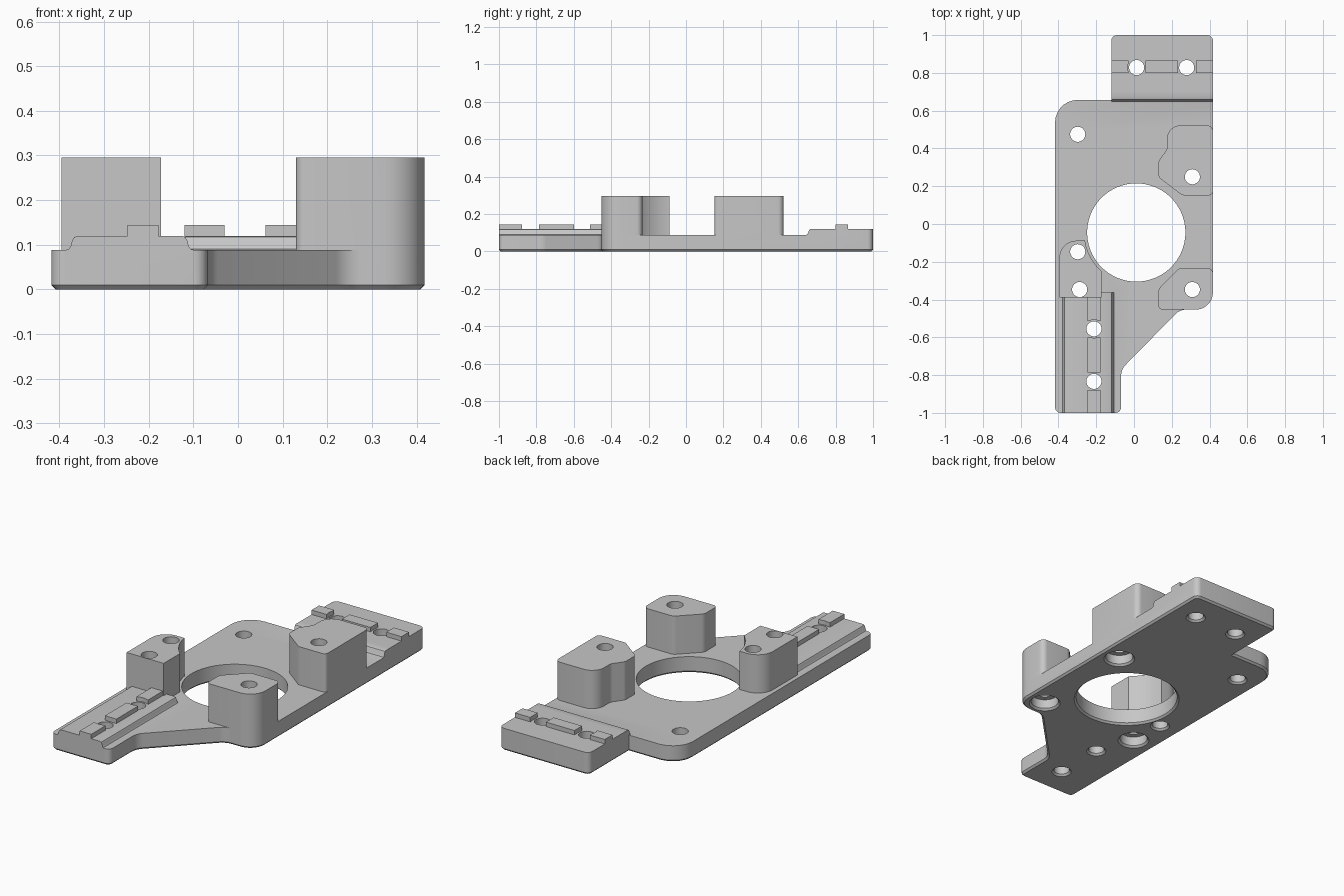
import bpy, bmesh
from math import cos, sin, tan, pi
from mathutils import Vector

cube = bpy.data.objects.get("Cube")
if cube:
    bpy.data.objects.remove(cube, do_unlink=True)

grey = bpy.data.materials.new("light grey")
grey.use_nodes = True
COLOUR = (0.57, 0.57, 0.57, 1)
grey.diffuse_color = COLOUR
grey.node_tree.nodes["Principled BSDF"].inputs["Base Color"].default_value = COLOUR

PLATE, LEDGE, KEY, POST = 0.088, 0.12, 0.144, 0.295
BURIED = 0.05
RIGHT = 0.418
BORE = Vector((0.012, -0.045))
BORE_R = 0.26


def rounded(corners, steps=7):
    """Outline from (x, y, radius) corners, each replaced by an arc."""
    out = []
    for i, (x, y, r) in enumerate(corners):
        p = Vector((x, y))
        a = (Vector(corners[i - 1][:2]) - p).normalized()
        b = (Vector(corners[(i + 1) % len(corners)][:2]) - p).normalized()
        if r == 0:
            out.append(p)
            continue
        half = a.angle(b) / 2
        centre = p + (a + b).normalized() * (r / sin(half))
        reach = r / tan(half)
        u, v = p + a * reach - centre, p + b * reach - centre
        sweep = u.angle_signed(v)
        for k in range(steps + 1):
            t = -sweep * k / steps
            out.append(centre + Vector((u.x * cos(t) - u.y * sin(t),
                                        u.x * sin(t) + u.y * cos(t))))
    return out


def finish(name, bm):
    bmesh.ops.recalc_face_normals(bm, faces=bm.faces)
    mesh = bpy.data.meshes.new(name)
    bm.to_mesh(mesh)
    bm.free()
    mesh.materials.append(grey)
    ob = bpy.data.objects.new(name, mesh)
    bpy.context.collection.objects.link(ob)
    return ob


def skin(bm, rings):
    """Close a stack of equal rings into a solid."""
    bm.faces.new(rings[0])
    bm.faces.new(rings[-1])
    for a, b in zip(rings, rings[1:]):
        for k in range(len(a)):
            bm.faces.new((a[k - 1], a[k], b[k], b[k - 1]))


def inset(outline, d):
    """Move a counter-clockwise outline inward by d."""
    out = []
    for i, p in enumerate(outline):
        a = (p - outline[i - 1]).normalized()
        b = (outline[(i + 1) % len(outline)] - p).normalized()
        n, m = Vector((-a.y, a.x)), Vector((-b.y, b.x))
        out.append(p + (n + m) * d / (1 + n.dot(m)))
    return out


def prism(name, outline, lo, hi, axis="z", chamfer=0):
    """Extrude a 2D outline along an axis, with an optional bottom chamfer."""
    place = {"z": lambda a, b, h: (a, b, h), "y": lambda a, b, h: (a, h, b),
             "x": lambda a, b, h: (h, a, b)}[axis]
    levels = [(outline, lo + chamfer), (outline, hi)]
    if chamfer:
        levels.insert(0, (inset(outline, chamfer), lo))
    bm = bmesh.new()
    skin(bm, [[bm.verts.new(place(a, b, h)) for a, b in ring] for ring, h in levels])
    return finish(name, bm)


def box(name, x0, x1, y0, y1, z0, z1):
    return prism(name, [(x0, y0), (x1, y0), (x1, y1), (x0, y1)], z0, z1)


def drill(name, centre, profile, sides=40):
    """Turned solid from (radius, z) steps."""
    bm = bmesh.new()
    skin(bm, [[bm.verts.new((centre[0] + r * cos(2 * pi * k / sides),
                             centre[1] + r * sin(2 * pi * k / sides), z))
               for k in range(sides)] for r, z in profile])
    return finish(name, bm)


def combine(target, other, operation):
    mod = target.modifiers.new(operation.lower(), "BOOLEAN")
    mod.operation, mod.object, mod.solver = operation, other, "EXACT"
    other.hide_render = True
    bpy.context.view_layer.objects.active = target
    bpy.ops.object.modifier_apply(modifier=mod.name)
    bpy.data.objects.remove(other, do_unlink=True)


# Base plate
plate = prism("mounting_plate", rounded([
    (-RIGHT, -1, 0.03), (-0.068, -1, 0.03), (-0.068, -0.77, 0.08),
    (0.243, -0.453, 0.08), (RIGHT, -0.453, 0.09), (RIGHT, 1, 0.03),
    (-0.12, 1, 0.03), (-0.12, 0.657, 0), (-RIGHT, 0.657, 0.12)]),
    0, PLATE, chamfer=0.01)

# Raised ledge at the back, with its curved step
step = [(0, 0), (0.008, 0.002), (0.013, 0.01), (0.015, 0.02), (0.02, 0.029), (0.028, 0.032)]
parts = [prism("back_ledge", rounded([
    (-0.12, 0.70, 0), (RIGHT, 0.70, 0), (RIGHT, 1, 0.03), (-0.12, 1, 0.03)]),
    BURIED, LEDGE)]
parts.append(prism("back_step",
                   [(0.64, BURIED)] + [(0.64 + d, PLATE + h) for d, h in step]
                   + [(0.75, LEDGE), (0.75, BURIED)], -0.12, RIGHT, "x"))

# Raised rail at the front
parts.append(prism("front_rail",
                   [(-0.387, BURIED)] + [(-0.387 + d, PLATE + h) for d, h in step]
                   + [(-0.098 - d, PLATE + h) for d, h in reversed(step)]
                   + [(-0.098, BURIED)], -1, -0.363, "y"))

# Locating keys on ledge and rail
for x0, x1 in ((-0.12, -0.03), (0.062, 0.232), (0.327, RIGHT)):
    parts.append(box("back_key", x0, x1, 0.80, 0.865, 0.1, KEY))
for y0, y1 in ((-1, -0.878), (-0.785, -0.6), (-0.513, -0.38)):
    parts.append(box("front_key", -0.247, -0.178, y0, y1, 0.1, KEY))

# Three standing posts
parts.append(prism("back_post", rounded([
    (RIGHT, 0.152, 0.02), (0.255, 0.152, 0.03), (0.13, 0.247, 0.03),
    (0.13, 0.332, 0.03), (0.175, 0.397, 0.04), (0.175, 0.522, 0.07),
    (RIGHT, 0.522, 0.03)]), BURIED, POST))
parts.append(prism("front_post", rounded([
    (0.13, -0.453, 0.02), (RIGHT, -0.453, 0.09), (RIGHT, -0.233, 0.03),
    (0.24, -0.233, 0.04), (0.13, -0.343, 0.04)]), BURIED, POST))
side_post = prism("side_post", rounded([
    (-0.395, -0.388, 0), (-0.173, -0.388, 0), (-0.173, -0.088, 0),
    (-0.395, -0.088, 0.09)]), BURIED, POST)
combine(side_post, drill("post_relief", BORE,
                         [(BORE_R + 0.015, 0), (BORE_R + 0.015, 0.4)], 96), "DIFFERENCE")
parts.append(side_post)

for part in parts:
    combine(plate, part, "UNION")

# Holes: central bore, plain screw holes and counterbored post holes
cutters = [drill("bore", BORE, [(BORE_R + 0.02, -0.01), (BORE_R, 0.01), (BORE_R, 0.4)], 96)]
mouth = [(0.06, -0.01), (0.04, 0.01)]
for c in ((0.014, 0.828), (0.279, 0.828), (-0.212, -0.555), (-0.212, -0.833)):
    cutters.append(drill("rail_hole", c, mouth + [
        (0.04, LEDGE + 0.001), (0.048, LEDGE + 0.001), (0.048, 0.4)]))
for c in ((-0.298, 0.475), (-0.298, -0.147)):
    cutters.append(drill("screw_hole", c, mouth + [(0.04, 0.4)]))
for c in ((0.309, 0.25), (0.309, -0.347), (-0.288, -0.347)):
    cutters.append(drill("counterbore", c, [
        (0.09, -0.01), (0.07, 0.01), (0.07, 0.06), (0.04, 0.06), (0.04, 0.4)]))
for cutter in cutters:
    combine(plate, cutter, "DIFFERENCE")

bpy.ops.object.select_all(action="DESELECT")
plate.select_set(True)
bpy.context.view_layer.objects.active = plate
bpy.ops.object.shade_smooth_by_angle(angle=0.5)
